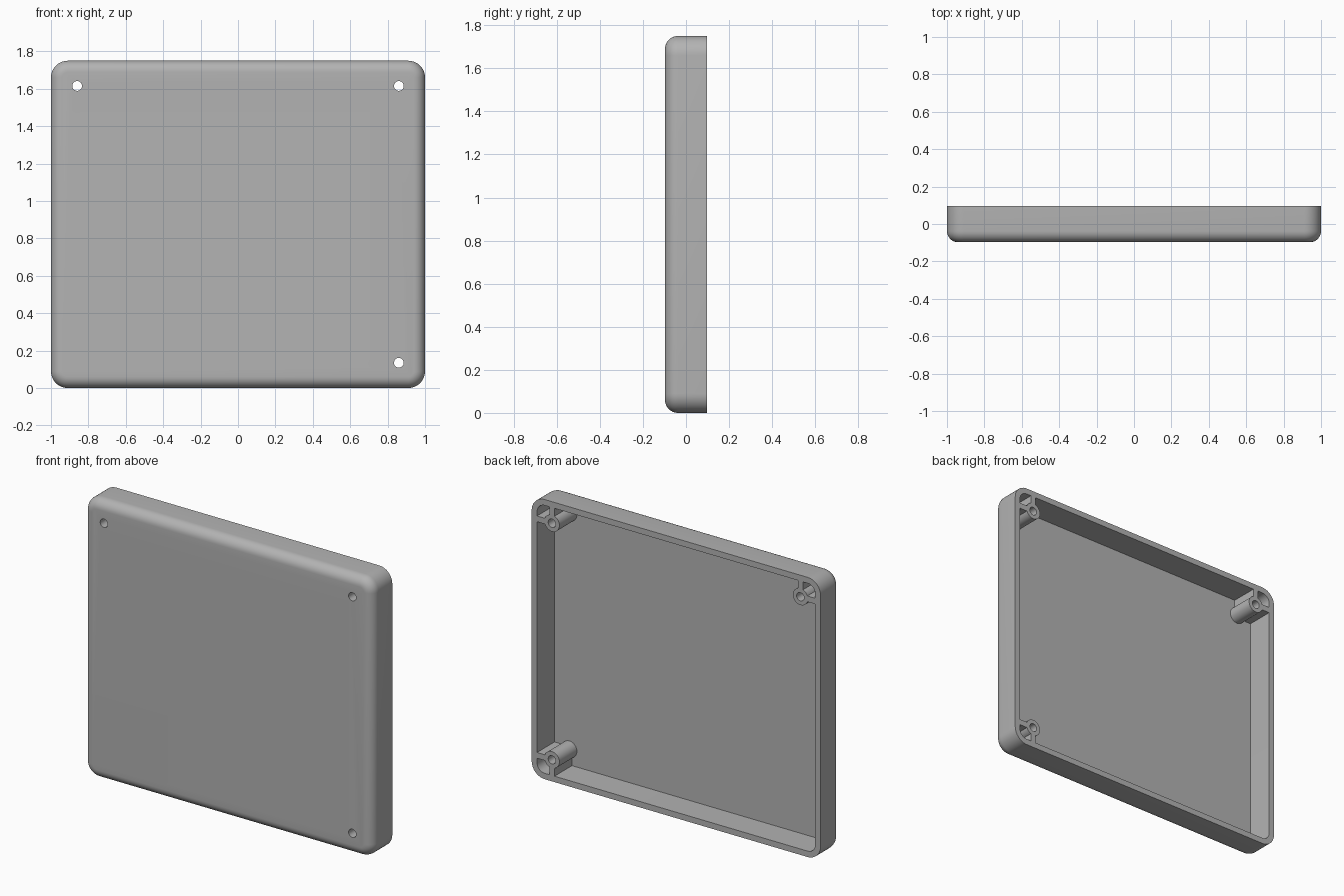
import bpy
import bmesh
import math
from mathutils import Vector

W, H = 1.0, 1.75            # half width, full height
FRONT, BACK = -0.0975, 0.0975
WALL, FLOOR = 0.037, 0.022
CORNER, FILLET = 0.09, 0.06

cube = bpy.data.objects.get("Cube")
if cube:
    bpy.data.objects.remove(cube)

grey = bpy.data.materials.new("grey plastic")
grey.use_nodes = True
colour = (0.45, 0.45, 0.45, 1)
grey.diffuse_color = colour
grey.node_tree.nodes["Principled BSDF"].inputs["Base Color"].default_value = colour


def make_object(name, bm):
    bmesh.ops.recalc_face_normals(bm, faces=bm.faces)
    mesh = bpy.data.meshes.new(name)
    bm.to_mesh(mesh)
    bm.free()
    mesh.materials.append(grey)
    obj = bpy.data.objects.new(name, mesh)
    bpy.context.collection.objects.link(obj)
    return obj


def ring(bm, inset, y, steps=10):
    """Rounded rectangle, inset from the outer outline."""
    r = CORNER - inset
    cx, cz = W - CORNER, H / 2 - CORNER
    verts = []
    for k, (sx, sz) in enumerate([(1, 1), (-1, 1), (-1, -1), (1, -1)]):
        for i in range(steps + 1):
            a = math.pi / 2 * (k + i / steps)
            verts.append(bm.verts.new((sx * cx + r * math.cos(a), y,
                                       H / 2 + sz * cz + r * math.sin(a))))
    return verts


def cylinder(name, x, z, radius, y0, y1, sides=32):
    bm = bmesh.new()
    loops = [[bm.verts.new((x + radius * math.cos(2 * math.pi * i / sides), y,
                            z + radius * math.sin(2 * math.pi * i / sides)))
              for i in range(sides)] for y in (y0, y1)]
    bm.faces.new(loops[0])
    bm.faces.new(loops[1])
    for i in range(sides):
        j = (i + 1) % sides
        bm.faces.new((loops[0][i], loops[0][j], loops[1][j], loops[1][i]))
    return make_object(name, bm)


def box(name, low, high):
    bm = bmesh.new()
    bmesh.ops.create_cube(bm, size=1)
    low, high = Vector(low), Vector(high)
    for v in bm.verts:
        v.co = (low + high) / 2 + v.co * (high - low)
    return make_object(name, bm)


def combine(target, tool, operation):
    mod = target.modifiers.new(operation, 'BOOLEAN')
    mod.operation, mod.solver, mod.object = operation, 'EXACT', tool
    bpy.context.view_layer.objects.active = target
    bpy.ops.object.modifier_apply(modifier=mod.name)
    bpy.data.objects.remove(tool)


# Open tray: front fillet, outer wall, rim, inner wall and floor
bm = bmesh.new()
profile = []
for i in range(9):
    a = math.pi / 2 * i / 8
    profile.append((FILLET * (1 - math.sin(a)), FRONT + FILLET * (1 - math.cos(a))))
profile += [(0, BACK), (WALL, BACK), (WALL, FRONT + FLOOR)]
rings = [ring(bm, inset, y) for inset, y in profile]
for a, b in zip(rings, rings[1:]):
    for i in range(len(a)):
        j = (i + 1) % len(a)
        bm.faces.new((a[i], a[j], b[j], b[i]))
bm.faces.new(rings[0])
bm.faces.new(rings[-1])
cover = make_object("cover", bm)

# Screw bosses with two ribs each, in three of the corners
base = FRONT + 0.012
half = 0.018
X, Z = 0.86, 0.74
places = [(1, 1), (-1, 1), (1, -1)]
for sx, sz in places:
    x, z = sx * X, H / 2 + sz * Z
    end_x, end_z = sx * (W - 0.03), H / 2 + sz * (H / 2 - 0.03)
    combine(cover, cylinder("boss", x, z, 0.052, base, BACK), 'UNION')
    combine(cover, box("side_rib", (min(x, end_x), base, z - half),
                       (max(x, end_x), BACK, z + half)), 'UNION')
    combine(cover, box("upright_rib", (x - half, base, min(z, end_z)),
                       (x + half, BACK, max(z, end_z))), 'UNION')

# Screw holes right through the bosses
for sx, sz in places:
    combine(cover, cylinder("hole_cutter", sx * X, H / 2 + sz * Z, 0.026,
                            FRONT - 0.1, BACK + 0.1, 24), 'DIFFERENCE')

bpy.ops.object.select_all(action='DESELECT')
cover.select_set(True)
bpy.context.view_layer.objects.active = cover
bpy.ops.object.shade_smooth_by_angle(angle=math.radians(30))
